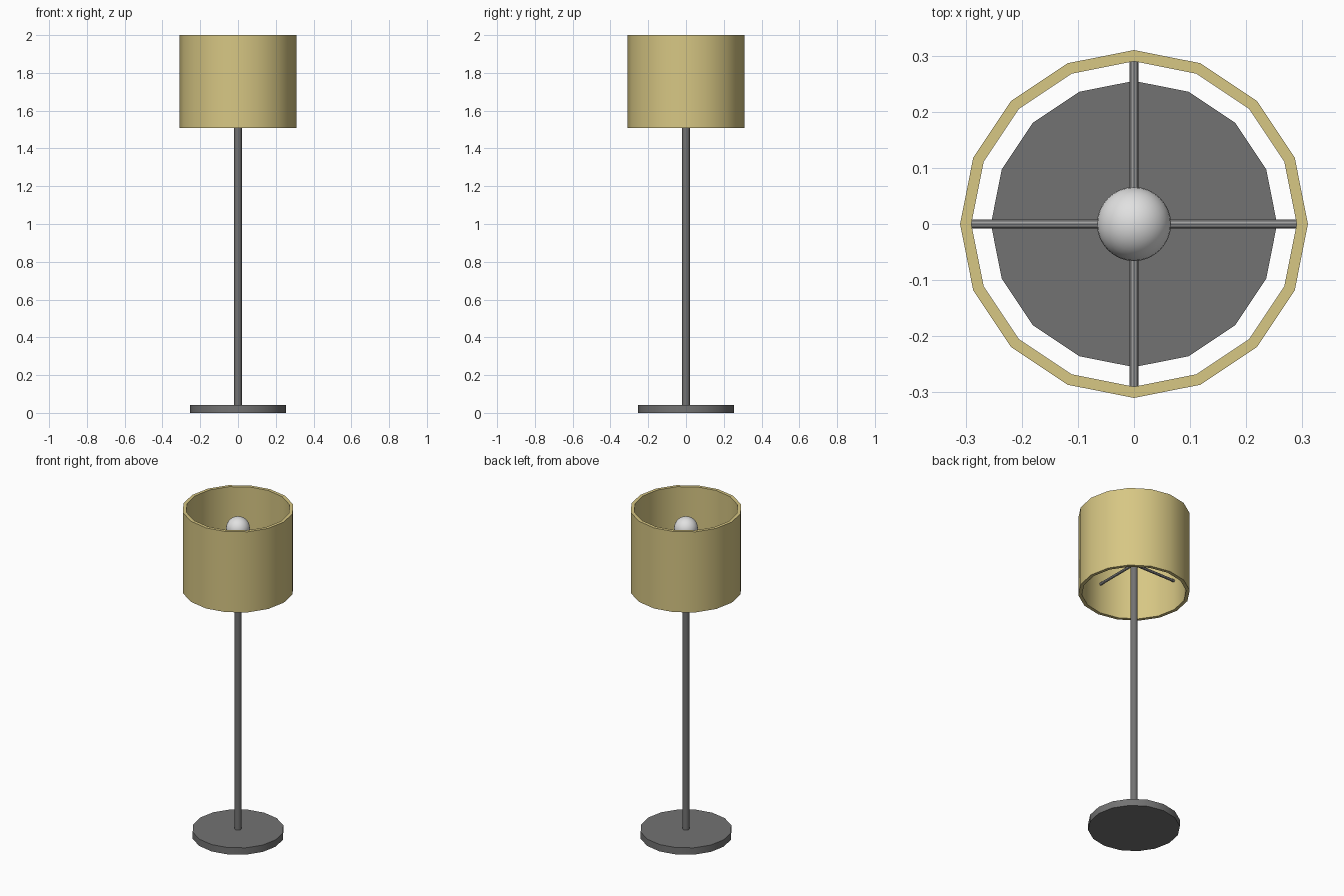
import bpy, bmesh, math

if "Cube" in bpy.data.objects:
    bpy.data.objects.remove(bpy.data.objects["Cube"])

def material(name, rgb):
    m = bpy.data.materials.new(name)
    m.diffuse_color = (*rgb, 1.0)
    m.use_nodes = True
    m.node_tree.nodes["Principled BSDF"].inputs["Base Color"].default_value = m.diffuse_color
    return m

DARK = material("dark grey metal", (0.17, 0.17, 0.17))
GREY = material("light grey metal", (0.34, 0.34, 0.34))
CLOTH = material("tan shade", (0.68, 0.57, 0.23))
GLASS = material("white glass", (0.75, 0.75, 0.75))

def lathe(name, profile, mat, sides=16, closed=False):
    """Spin a (radius, z) profile round the z axis, with corners on the axes."""
    bm = bmesh.new()
    rings = []
    for r, z in profile:
        rings.append([bm.verts.new((r * math.cos(2 * math.pi * i / sides),
                                    r * math.sin(2 * math.pi * i / sides), z))
                      for i in range(sides)])
    pairs = list(zip(rings, rings[1:]))
    if closed:
        pairs.append((rings[-1], rings[0]))
    else:
        bm.faces.new(rings[0])
        bm.faces.new(rings[-1])
    for a, b in pairs:
        for i in range(sides):
            j = (i + 1) % sides
            bm.faces.new((a[i], a[j], b[j], b[i]))
    bmesh.ops.recalc_face_normals(bm, faces=bm.faces[:])
    me = bpy.data.meshes.new(name)
    bm.to_mesh(me)
    bm.free()
    ob = bpy.data.objects.new(name, me)
    bpy.context.collection.objects.link(ob)
    me.materials.append(mat)
    smooth(ob)
    return ob

def smooth(ob):
    bpy.ops.object.select_all(action='DESELECT')
    ob.select_set(True)
    bpy.context.view_layer.objects.active = ob
    bpy.ops.object.shade_smooth_by_angle(angle=math.radians(35))

# Foot and pole
lathe("base", [(0.255, 0), (0.255, 0.042)], DARK)
lathe("pole", [(0.02, 0.04), (0.02, 1.83)], DARK)

# Open drum shade with wall thickness
lathe("shade", [(0.31, 1.507), (0.31, 2.0), (0.29, 2.0), (0.29, 1.507)], CLOTH, closed=True)

# Four spokes that hold the shade
for k in range(4):
    arm = lathe(f"shade_arm_{k + 1}", [(0.008, 0), (0.008, 0.295)], GREY, sides=8)
    arm.rotation_euler = (0, math.pi / 2, k * math.pi / 2)
    arm.location = (0, 0, 1.69)

# Bulb
bpy.ops.mesh.primitive_uv_sphere_add(segments=32, ring_count=16, radius=0.066, location=(0, 0, 1.88))
bulb = bpy.context.object
bulb.name = "bulb"
bulb.data.materials.append(GLASS)
smooth(bulb)
